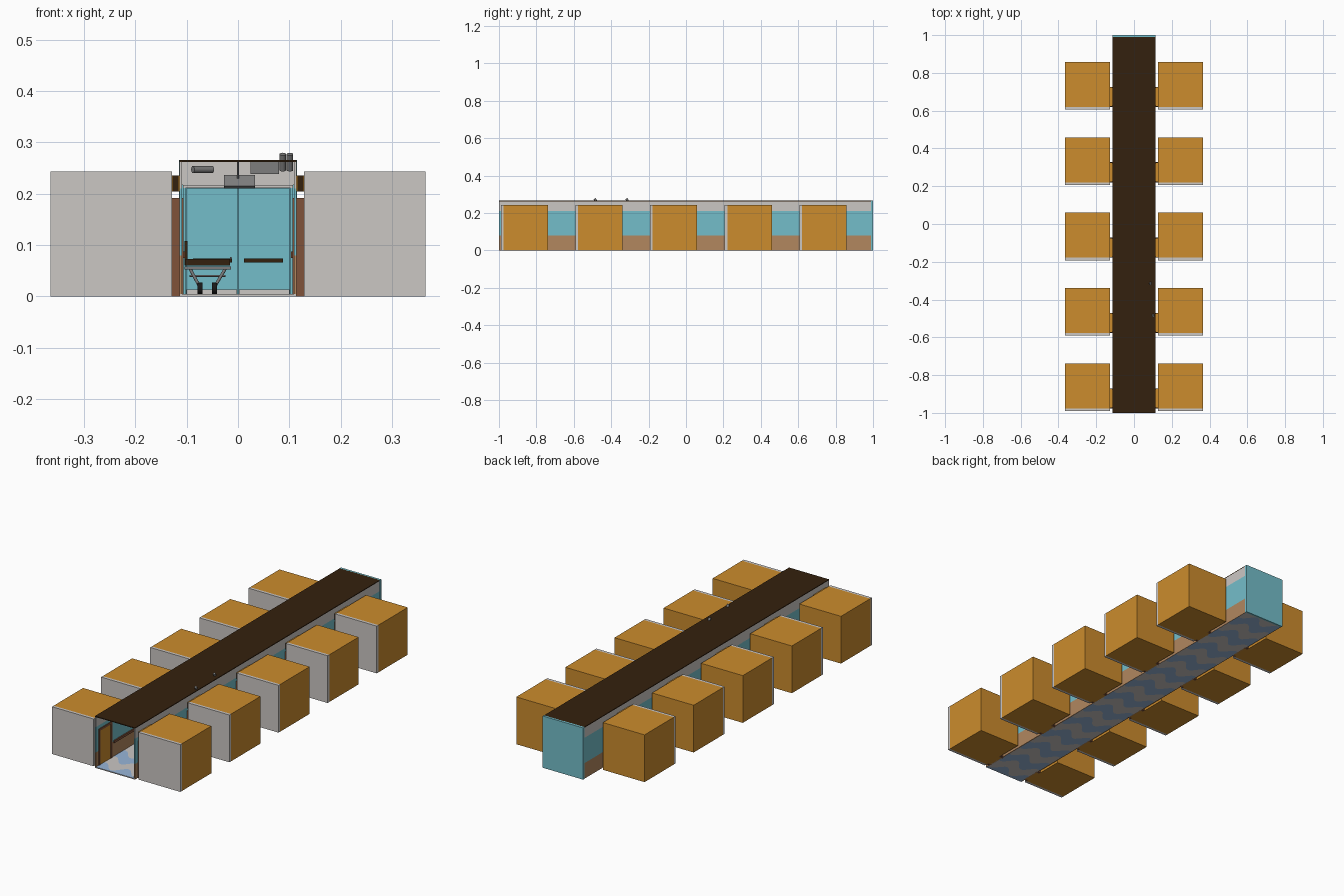
import bpy, bmesh, math
from mathutils import Matrix, Vector, Euler

if "Cube" in bpy.data.objects:
    bpy.data.objects.remove(bpy.data.objects["Cube"])


def mat(name, rgb):
    m = bpy.data.materials.new(name)
    m.diffuse_color = [((c / 255 + 0.055) / 1.055) ** 2.4 if c > 10 else c / 255 / 12.92 for c in rgb] + [1]
    m.use_nodes = True
    m.node_tree.nodes["Principled BSDF"].inputs["Base Color"].default_value = m.diffuse_color
    return m


ORANGE = mat("orange", (204, 140, 45))
GREY = mat("light grey", (203, 199, 196))
TEAL = mat("teal", (116, 190, 202))
TAN = mat("tan dado", (178, 135, 95))
BROWN = mat("door brown", (128, 82, 58))
DARK = mat("dark brown", (52, 33, 14))
BLUE = mat("floor blue", (152, 182, 216))
METAL = mat("metal grey", (125, 125, 125))
BLACK = mat("black", (25, 25, 25))


def finish(name, bm, *mats):
    bmesh.ops.recalc_face_normals(bm, faces=bm.faces)
    me = bpy.data.meshes.new(name)
    bm.to_mesh(me)
    bm.free()
    for m in mats:
        me.materials.append(m)
    ob = bpy.data.objects.new(name, me)
    bpy.context.collection.objects.link(ob)
    return ob


def box(name, x0, x1, y0, y1, z0, z1, m):
    bm = bmesh.new()
    bmesh.ops.create_cube(bm, size=1)
    for v in bm.verts:
        v.co = ((x0 + x1) / 2 + v.co.x * (x1 - x0), (y0 + y1) / 2 + v.co.y * (y1 - y0),
                (z0 + z1) / 2 + v.co.z * (z1 - z0))
    return finish(name, bm, m)


def rod(name, a, b, r, m, seg=12):
    a, b = Vector(a), Vector(b)
    bm = bmesh.new()
    rot = (b - a).to_track_quat('Z', 'Y').to_matrix().to_4x4()
    bmesh.ops.create_cone(bm, cap_ends=True, segments=seg, radius1=r, radius2=r, depth=(b - a).length,
                          matrix=Matrix.Translation((a + b) / 2) @ rot)
    ob = finish(name, bm, m)
    for p in ob.data.polygons:
        p.use_smooth = len(p.vertices) == 4
    return ob


# corridor floor: wavy bands in two colours
bm = bmesh.new()
N, W = 16, 0.113


def edge(k, i):
    x = -W + 2 * W * i / N
    return x, max(-1, min(0.99, k * 0.08 + 0.028 * math.sin(x * 2 * math.pi / 0.13)))


for z in (0.0, 0.005):
    for k in range(-14, 14):
        for i in range(N):
            (xa, a0), (xb, b0) = edge(k, i), edge(k, i + 1)
            a1, b1 = edge(k + 1, i)[1], edge(k + 1, i + 1)[1]
            pts = []
            for p in ((xa, a0), (xb, b0), (xb, b1), (xa, a1)):
                if p not in pts:
                    pts.append(p)
            if len(pts) > 2:
                f = bm.faces.new([bm.verts.new((x, y, z)) for x, y in pts])
                f.material_index = k % 2
bmesh.ops.remove_doubles(bm, verts=bm.verts, dist=1e-5)
finish("corridor_floor", bm, GREY, BLUE)
box("floor_front_edge", -W, W, -1, -0.998, 0, 0.005, GREY)

# roof and layered side walls
box("roof", -0.114, 0.114, -1, 0.99, 0.262, 0.266, DARK)
for s in (-1, 1):
    xs = sorted((s * 0.109, s * 0.114))
    box("wall_dado", *xs, -1, 0.99, 0, 0.08, TAN)
    box("wall_middle", *xs, -1, 0.99, 0.08, 0.21, TEAL)
    box("wall_upper", *xs, -1, 0.99, 0.21, 0.262, GREY)

# back wall with double door
box("back_wall", -0.115, 0.115, 0.988, 1, 0, 0.266, TEAL)
box("back_wall_upper", -0.109, 0.109, 0.982, 0.988, 0.217, 0.262, GREY)
box("door_head", -0.107, 0.107, 0.976, 0.988, 0.211, 0.217, GREY)
for s in (-1, 1):
    box("door_jamb", *sorted((s * 0.102, s * 0.107)), 0.976, 0.988, 0.005, 0.211, TEAL)
    box("kick_plate", *sorted((s * 0.002, s * 0.1)), 0.980, 0.988, 0.005, 0.014, GREY)
    box("push_bar", *sorted((s * 0.012, s * 0.088)), 0.974, 0.988, 0.066, 0.074, DARK)
    box("door_leaf", *sorted((s * 0.001, s * 0.101)), 0.983, 0.988, 0.005, 0.21, TEAL)
    box("door_window", *sorted((s * 0.019, s * 0.03)), 0.981, 0.988, 0.1, 0.18, TEAL)

# rooms, doorways and signs on both sides
for n in range(5):
    y = -0.976 + n * 0.399
    for s in (-1, 1):
        def sx(a, b):
            return sorted((s * a, s * b))
        box("room", *sx(0.128, 0.365), y, y + 0.238, 0, 0.243, ORANGE)
        box("room_front_wall", *sx(0.128, 0.365), y - 0.014, y, 0, 0.243, GREY)
        # door frame between corridor and room
        box("frame_near", *sx(0.106, 0.129), y, y + 0.012, 0, 0.19, BROWN)
        box("frame_far", *sx(0.106, 0.129), y + 0.094, y + 0.106, 0, 0.19, BROWN)
        box("frame_top", *sx(0.106, 0.129), y, y + 0.106, 0.18, 0.192, BROWN)
        box("door_panel", *sx(0.108, 0.128), y + 0.012, y + 0.094, 0, 0.18, ORANGE)
        # overhead box joining room and corridor
        box("lintel", *sx(0.112, 0.129), y + 0.004, y + 0.102, 0.204, 0.235, ORANGE)
        for dy in (0, 0.102):
            box("lintel_cap", *sx(0.116, 0.127), y + dy, y + dy + 0.004, 0.204, 0.235, DARK)
    if n < 4:
        for s in (-1, 1):
            box("handrail", *sorted((s * 0.103, s * 0.109)), y + 0.12, y + 0.385, 0.075, 0.087, BROWN)

# hospital bed on wheels
bx0, bx1, by0, by1 = -0.104, -0.014, -0.66, -0.44
box("bed_frame", bx0, bx1, by0, by1, 0.052, 0.058, METAL)
box("mattress", bx0 + 0.002, bx1 - 0.002, by0, by1, 0.06, 0.073, DARK)
box("bed_backrest", bx0, bx0 + 0.006, by0 + 0.01, by1 - 0.01, 0.06, 0.108, DARK)
for yy in (by0 + 0.03, by1 - 0.03):
    for s in (-1, 1):
        x = -0.06 + s * 0.014
        rod("bed_leg", (-0.059 + s * 0.035, yy, 0.055), (x, yy, 0.018), 0.003, METAL)
        rod("bed_wheel", (x - 0.005, yy, 0.016), (x + 0.005, yy, 0.016), 0.011, BLACK, 16)
    rod("bed_cross_bar", (-0.094, yy, 0.04), (-0.024, yy, 0.04), 0.002, METAL)
rod("bed_side_rail", (bx1, by0, 0.075), (bx1, by1, 0.075), 0.002, METAL)

# fittings below the ceiling, two poking through the roof
screen = box("hanging_screen", -0.03, 0.03, -0.004, 0.004, -0.014, 0.014, METAL)
screen.matrix_world = Matrix.Translation((0.003, -0.7, 0.223)) @ Euler((-0.7, 0, 0)).to_matrix().to_4x4()
rod("screen_hanger", (0, -0.7, 0.23), (0, -0.7, 0.262), 0.0015, METAL)
rod("ceiling_tube", (-0.088, -0.75, 0.247), (-0.05, -0.73, 0.247), 0.007, METAL)
box("ceiling_unit", 0.024, 0.08, -0.49, -0.46, 0.238, 0.262, METAL)
for x, y in ((0.087, -0.31), (0.101, -0.48)):
    rod("lamp_pod", (x, y + 0.006, 0.246), (x, y - 0.008, 0.277), 0.0065, METAL)
